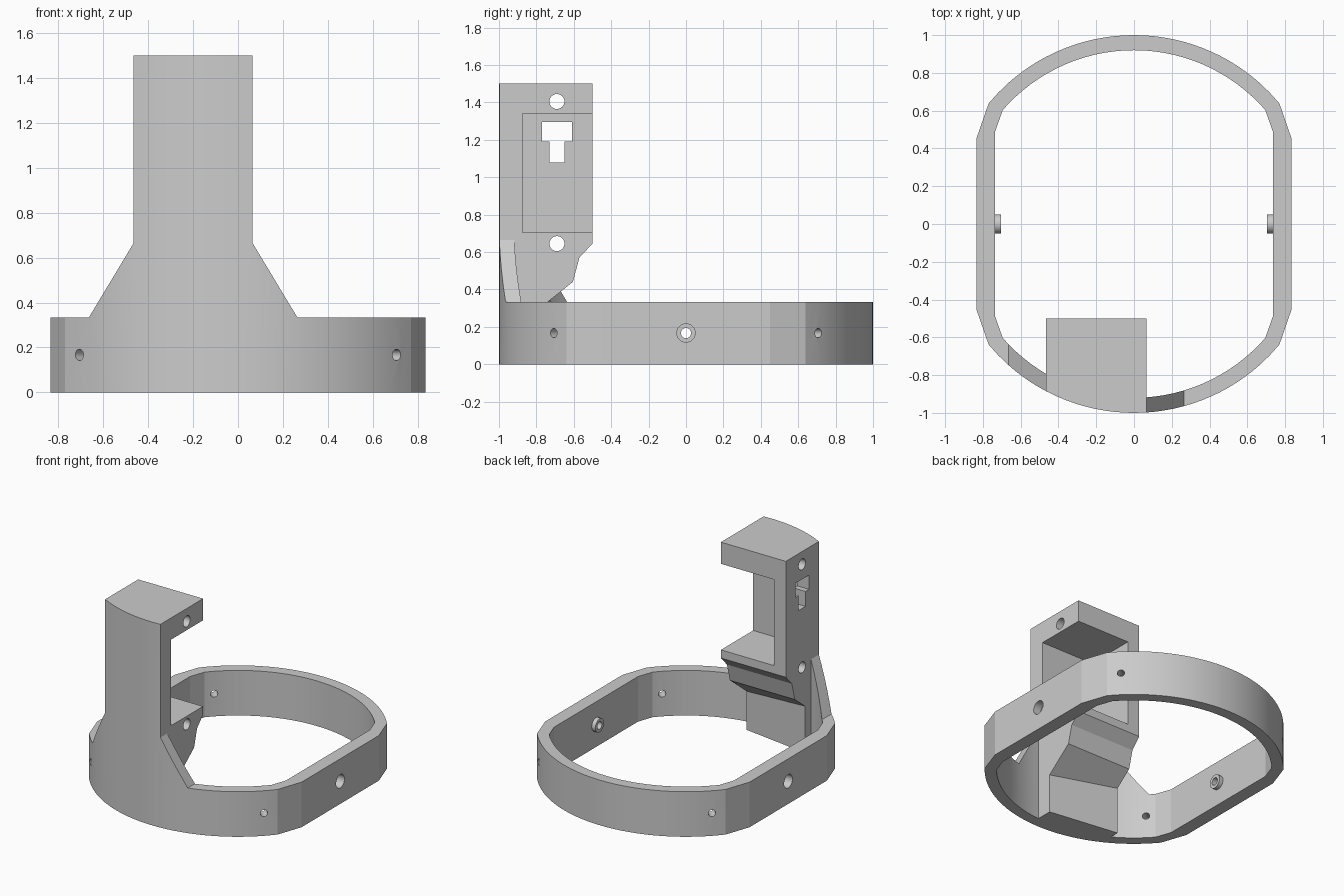
import bpy, bmesh, math
from mathutils import Matrix, Vector

cube = bpy.data.objects.get("Cube")
if cube:
    bpy.data.objects.remove(cube, do_unlink=True)

grey = bpy.data.materials.new("plain grey")
grey.use_nodes = True
grey.diffuse_color = (0.6, 0.6, 0.6, 1)
grey.node_tree.nodes["Principled BSDF"].inputs["Base Color"].default_value = (0.6, 0.6, 0.6, 1)

RING_H = 0.333
FLARE_TOP = 0.665
R_OUT, R_IN = 1.0, 0.92
POST_L, POST_R = -0.465, 0.065      # post sides
FLARE = 0.2                         # sideways spread of the flare


def finish(bm, name):
    bmesh.ops.recalc_face_normals(bm, faces=bm.faces)
    mesh = bpy.data.meshes.new(name)
    bm.to_mesh(mesh)
    bm.free()
    mesh.materials.append(grey)
    obj = bpy.data.objects.new(name, mesh)
    bpy.context.collection.objects.link(obj)
    return obj


def wall(name, outer, inner, top, closed):
    """Solid wall between two plan lines, with its height given by top(x, y)."""
    bm = bmesh.new()
    rows = []
    for (ox, oy), (ix, iy) in zip(outer, inner):
        h = top(ox, oy)
        rows.append([bm.verts.new(p) for p in
                     ((ox, oy, 0), (ox, oy, h), (ix, iy, h), (ix, iy, 0))])
    n = len(rows)
    for i in range(n if closed else n - 1):
        a, b = rows[i], rows[(i + 1) % n]
        for k in range(4):
            m = (k + 1) % 4
            bm.faces.new((a[k], a[m], b[m], b[k]))
    if not closed:
        bm.faces.new(rows[0])
        bm.faces.new(rows[-1])
    return finish(bm, name)


def loft(name, x0, x1, section):
    """Solid between the y-z sections at x0 and x1."""
    bm = bmesh.new()
    a, b = ([bm.verts.new((x, y, z)) for y, z in section(x)] for x in (x0, x1))
    n = len(a)
    bm.faces.new(a)
    bm.faces.new(b)
    for i in range(n):
        j = (i + 1) % n
        bm.faces.new((a[i], a[j], b[j], b[i]))
    return finish(bm, name)


def box(name, x0, x1, y0, y1, z0, z1):
    return loft(name, x0, x1, lambda x: [(y0, z0), (y1, z0), (y1, z1), (y0, z1)])


def rod(name, centre, direction, radius, length):
    bm = bmesh.new()
    turn = Vector(direction).to_track_quat('Z', 'Y').to_matrix().to_4x4()
    bmesh.ops.create_cone(bm, cap_ends=True, segments=32, radius1=radius, radius2=radius,
                          depth=length, matrix=Matrix.Translation(centre) @ turn)
    return finish(bm, name)


def combine(obj, tool, operation='DIFFERENCE'):
    mod = obj.modifiers.new("combine", 'BOOLEAN')
    mod.operation = operation
    mod.solver = 'EXACT'
    mod.object = tool
    deps = bpy.context.evaluated_depsgraph_get()
    deps.update()
    mesh = bpy.data.meshes.new_from_object(obj.evaluated_get(deps))
    obj.modifiers.clear()
    obj.data = mesh
    bpy.data.objects.remove(tool, do_unlink=True)


# Shared arc positions, so post, flare and ring meet exactly
breaks = [POST_L - FLARE, POST_L, POST_R, POST_R + FLARE]
xs = [math.sin(math.radians(d)) for d in range(-42, 43, 3)]
xs = sorted([x for x in xs if min(abs(x - b) for b in breaks) > 0.015] + breaks)


def arc(points, radius):
    return [(x, -math.sqrt(radius * radius - x * x)) for x in points]


# Ring with the flare rising out of its front
def outline(radius, tail, side_x, side_y):
    line = [-x for x in reversed(tail)] + xs + tail
    front = arc(line, radius)
    back = [(x, -y) for x, y in reversed(front)]
    return (front + [(side_x, -side_y), (side_x, side_y)] + back
            + [(-side_x, side_y), (-side_x, -side_y)])


def ring_top(x, y):
    if y > 0:
        return RING_H
    reach = min(x - breaks[0], breaks[3] - x, FLARE) / FLARE
    return RING_H + max(0, reach) * (FLARE_TOP - RING_H)


frame = wall("ring_frame", outline(R_OUT, [0.72, 0.77], 0.835, 0.45),
             outline(R_IN, [0.683, 0.695], 0.735, 0.49), ring_top, True)

# Post
post_xs = [x for x in xs if POST_L <= x <= POST_R]
post = wall("post", arc(post_xs, R_OUT), [(x, -0.5) for x in post_xs],
            lambda x, y: 1.5, False)


# Stepped underside, ending in a slightly turned foot
def undercut(x):
    foot = -0.725 - 0.075 * (x - POST_L) / (POST_R - POST_L)
    return [(-0.43, 0.72), (-0.57, 0.57), (-0.605, 0.44),
            (foot, 0.44 - 0.793 * (-0.605 - foot)), (foot, -0.1), (-0.43, -0.1)]


combine(post, loft("undercut", -0.6, 0.2, undercut))

# Pocket, open to the back and one side, with a T slot in its wall
combine(post, box("pocket", -0.367, 0.2, -0.875, -0.4, 0.705, 1.34))
combine(post, box("slot_bar", -0.6, -0.3, -0.77, -0.61, 1.19, 1.295))
combine(post, box("slot_stem", -0.6, -0.3, -0.73, -0.65, 1.08, 1.22))
for z in (0.645, 1.405):
    combine(post, rod("screw_hole", (-0.2, -0.69, z), (1, 0, 0), 0.04, 1.2))

combine(frame, post, 'UNION')

# Side bosses with counterbored holes, and four angled small holes
MID = 0.167
for s in (-1, 1):
    combine(frame, rod("boss", (s * 0.735, 0, MID), (1, 0, 0), 0.05, 0.06), 'UNION')
    combine(frame, rod("counterbore", (s * 0.835, 0, MID), (1, 0, 0), 0.049, 0.12))
    combine(frame, rod("side_hole", (s * 0.77, 0, MID), (1, 0, 0), 0.027, 0.3))
    for t in (-1, 1):
        combine(frame, rod("small_hole", (s * 0.68, t * 0.68, MID), (s, t, 0), 0.025, 0.3))

frame.name = "ring_frame_with_post"
bpy.ops.object.select_all(action='DESELECT')
frame.select_set(True)
bpy.context.view_layer.objects.active = frame
bpy.ops.object.shade_smooth_by_angle(angle=math.radians(15))
